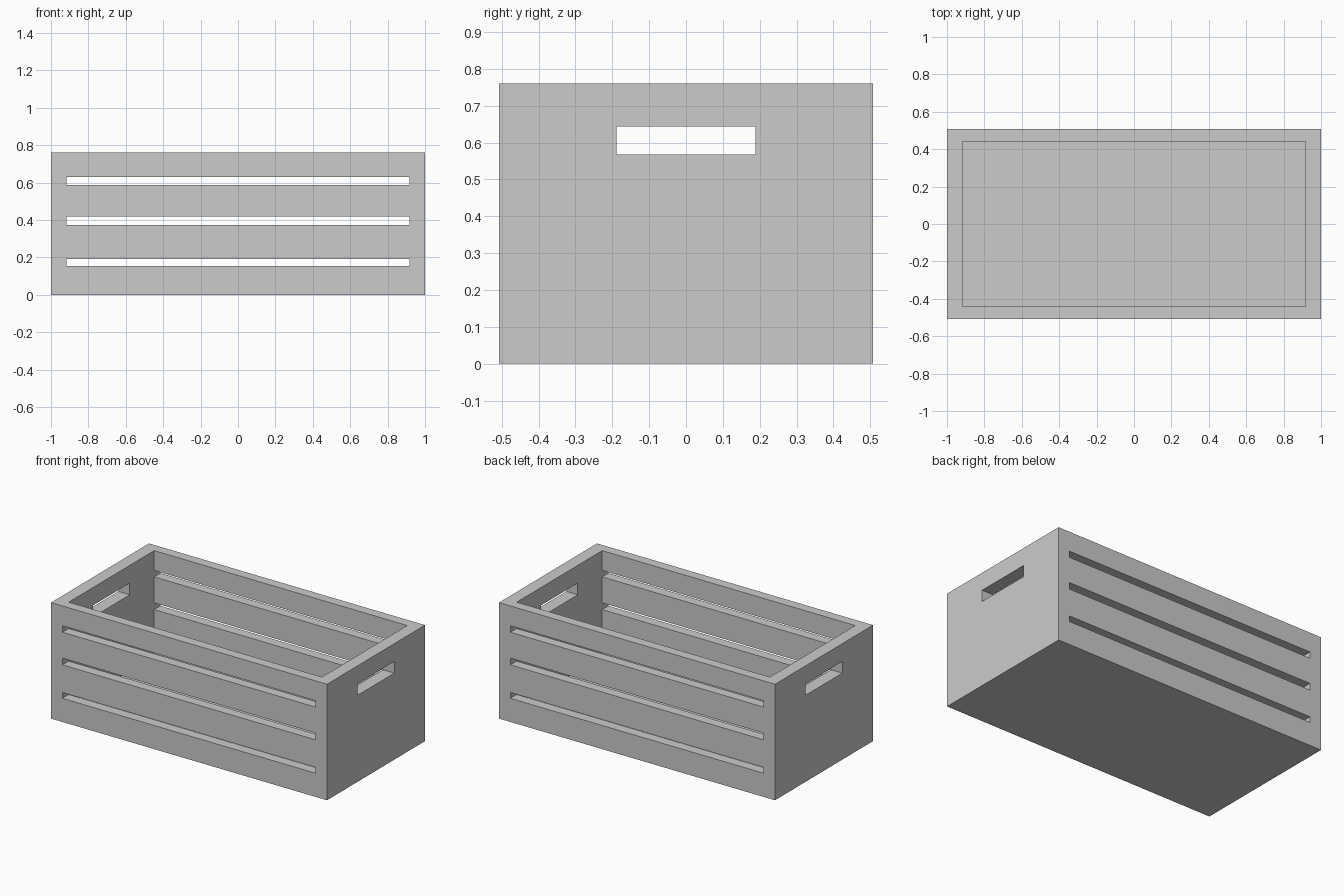
import bpy

if "Cube" in bpy.data.objects:
    bpy.data.objects.remove(bpy.data.objects["Cube"])

HALF_X, HALF_Y, HEIGHT = 1.0, 0.507, 0.76
IN_X, IN_Y, FLOOR = 0.917, 0.442, 0.07


def box(name, x, y, z):
    """Box spanning the (min, max) ranges x, y and z."""
    centre = [(a + b) / 2 for a, b in (x, y, z)]
    bpy.ops.mesh.primitive_cube_add(size=1, location=centre)
    ob = bpy.context.object
    ob.name = name
    ob.scale = [b - a for a, b in (x, y, z)]
    bpy.ops.object.transform_apply(location=True, rotation=False, scale=True)
    return ob


def cut(target, cutter):
    """Subtract the cutter from the target and remove it."""
    cutter.hide_render = True
    mod = target.modifiers.new("cut", 'BOOLEAN')
    mod.operation = 'DIFFERENCE'
    mod.solver = 'EXACT'
    mod.object = cutter
    bpy.context.view_layer.objects.active = target
    bpy.ops.object.modifier_apply(modifier=mod.name)
    bpy.data.objects.remove(cutter)


# Solid crate body
crate = box("crate", (-HALF_X, HALF_X), (-HALF_Y, HALF_Y), (0, HEIGHT))

# Open interior
cut(crate, box("cavity_cutter", (-IN_X, IN_X), (-IN_Y, IN_Y), (FLOOR, 1)))

# Long gaps between the slats, through front and back
for z in ((0.155, 0.193), (0.374, 0.418), (0.588, 0.63)):
    cut(crate, box("gap_cutter", (-IN_X, IN_X), (-1, 1), z))

# Hand holes through both ends
cut(crate, box("handle_cutter", (-2, 2), (-0.189, 0.189), (0.567, 0.643)))
